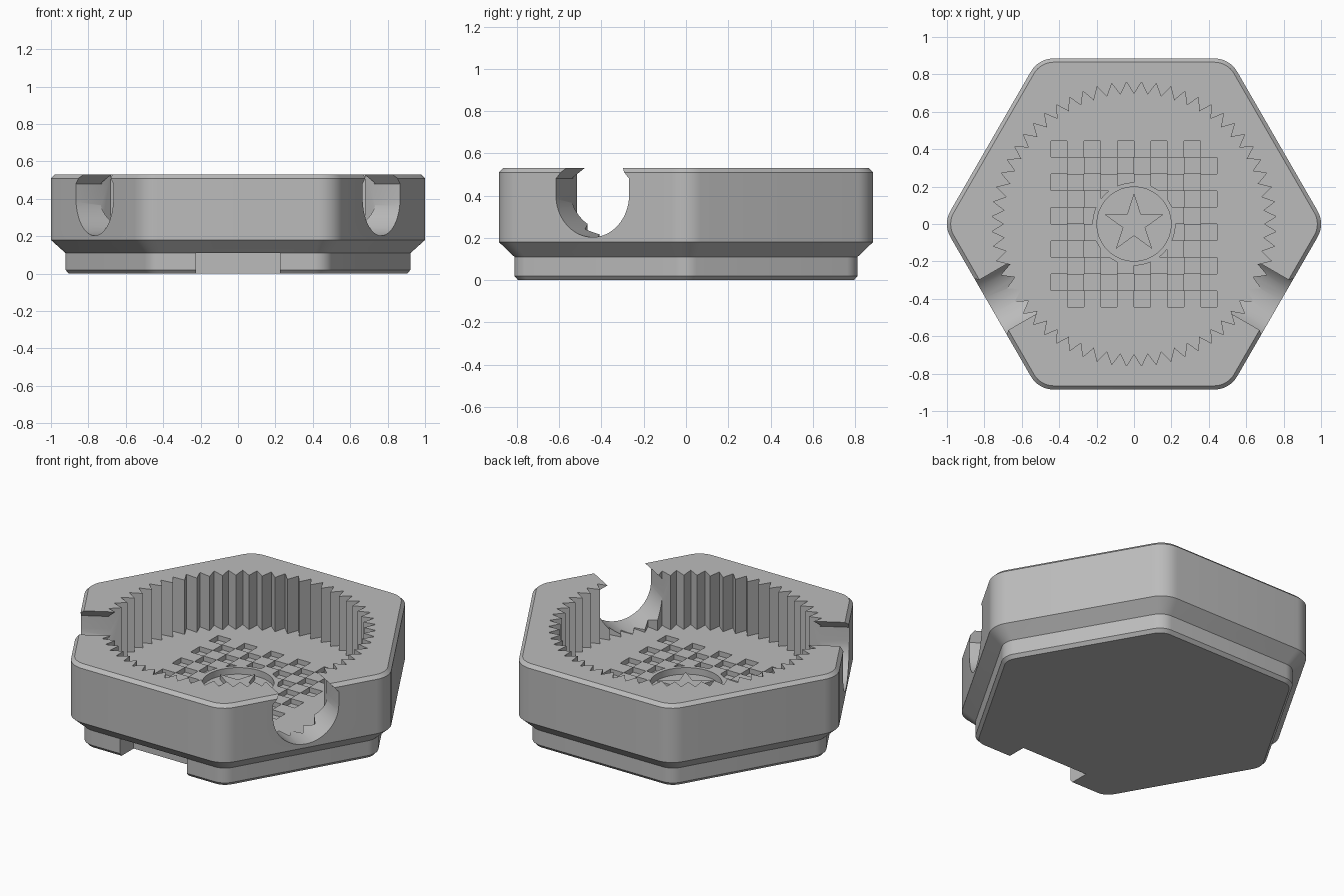
import bpy, bmesh
from math import sin, cos, pi, radians, sqrt
from mathutils import Matrix

if "Cube" in bpy.data.objects:
    bpy.data.objects.remove(bpy.data.objects["Cube"], do_unlink=True)

grey = bpy.data.materials.new("plain grey")
grey.use_nodes = True
grey.diffuse_color = (0.5, 0.5, 0.5, 1)
grey.node_tree.nodes["Principled BSDF"].inputs["Base Color"].default_value = (0.5, 0.5, 0.5, 1)

FLOOR, TOP = 0.2, 0.53


def make_object(name, bm):
    bmesh.ops.recalc_face_normals(bm, faces=bm.faces)
    mesh = bpy.data.meshes.new(name)
    bm.to_mesh(mesh)
    bm.free()
    mesh.materials.append(grey)
    obj = bpy.data.objects.new(name, mesh)
    bpy.context.collection.objects.link(obj)
    return obj


def loft(name, rings):
    """Skin a stack of closed rings and cap both ends."""
    bm = bmesh.new()
    loops = [[bm.verts.new(p) for p in ring] for ring in rings]
    n = len(loops[0])
    for a, b in zip(loops, loops[1:]):
        for i in range(n):
            j = (i + 1) % n
            bm.faces.new((a[i], a[j], b[j], b[i]))
    bm.faces.new(loops[0])
    bm.faces.new(loops[-1])
    return make_object(name, bm)


def prism(name, outline, low, high):
    return loft(name, [[(x, y, z) for x, y in outline] for z in (low, high)])


def circle(radius, n=72):
    return [(radius * cos(2 * pi * i / n), radius * sin(2 * pi * i / n)) for i in range(n)]


def zigzag(outer, inner, points, start):
    """Alternating outer and inner points, for teeth and the star."""
    return [((inner if i % 2 else outer) * cos(start + pi * i / points),
             (inner if i % 2 else outer) * sin(start + pi * i / points))
            for i in range(2 * points)]


def rounded_hexagon(apothem, radius, z, steps=8):
    reach = (apothem - radius) / cos(radians(30))
    ring = []
    for corner in range(6):
        mid = radians(60 * corner)
        for s in range(steps + 1):
            a = mid + radians(-30 + 60 * s / steps)
            ring.append((reach * cos(mid) + radius * cos(a),
                         reach * sin(mid) + radius * sin(a), z))
    return ring


def cut(target, cutter):
    mod = target.modifiers.new("cut", "BOOLEAN")
    mod.operation = "DIFFERENCE"
    mod.solver = "EXACT"
    mod.object = cutter
    bpy.context.view_layer.objects.active = target
    bpy.ops.object.modifier_apply(modifier=mod.name)
    bpy.data.objects.remove(cutter, do_unlink=True)


def boxes(name, specs):
    bm = bmesh.new()
    for centre, size in specs:
        bmesh.ops.create_cube(bm, size=1, matrix=Matrix.Translation(centre) @ Matrix.Diagonal((*size, 1)))
    return make_object(name, bm)


# Tray body: chamfered foot, flared skirt, straight wall, chamfered rim
levels = [(0.795, 0.09, 0), (0.812, 0.1, 0.02), (0.812, 0.1, 0.11),
          (0.885, 0.14, 0.18), (0.885, 0.14, 0.51), (0.865, 0.12, TOP)]
tray = loft("tray_body", [rounded_hexagon(*level) for level in levels])

# Toothed round cavity
cut(tray, prism("cavity_cutter", zigzag(0.76, 0.695, 60, pi / 2 + pi / 60), FLOOR, 0.7))

# Rounded openings through the two front side walls
arc = [(0.2 * cos(a), 0.403 + 0.2 * sin(a))
       for a in (pi + pi * i / 32 for i in range(33))]
slope = [(0.2, 0.48), (0.155, TOP), (0.155, 0.6)]
profile = arc + slope + [(-t, z) for t, z in reversed(slope)]
for angle in (radians(-30), radians(210)):
    c, s = cos(angle), sin(angle)
    cut(tray, loft("opening_cutter", [[(r * c - t * s, r * s + t * c, z) for t, z in profile]
                                      for r in (0.5, 1.1)]))

# Notch in the front of the foot
cut(tray, boxes("notch_cutter", [((0, -0.83, 0.03), (0.45, 0.3, 0.16))]))

# Checkered floor recesses, kept clear of the centre medallion
cell = 0.089
specs = [(((i - 4.5) * cell, (j - 4.5) * cell, FLOOR), (cell - 0.002, cell - 0.002, 0.06))
         for i in range(10) for j in range(10) if (i + j) % 2]
checker = boxes("checker_cutter", specs)
cut(checker, prism("medallion_margin", circle(0.222), 0.1, 0.3))
cut(tray, checker)

# Medallion recess with a raised star
cut(tray, prism("medallion_cutter", circle(0.198), 0.16, 0.25))
star = prism("medallion_star", zigzag(0.165, 0.063, 5, pi / 2), 0.15, 0.19)

bpy.ops.object.select_all(action="DESELECT")
tray.select_set(True)
bpy.context.view_layer.objects.active = tray
bpy.ops.object.shade_smooth_by_angle(angle=radians(25))
